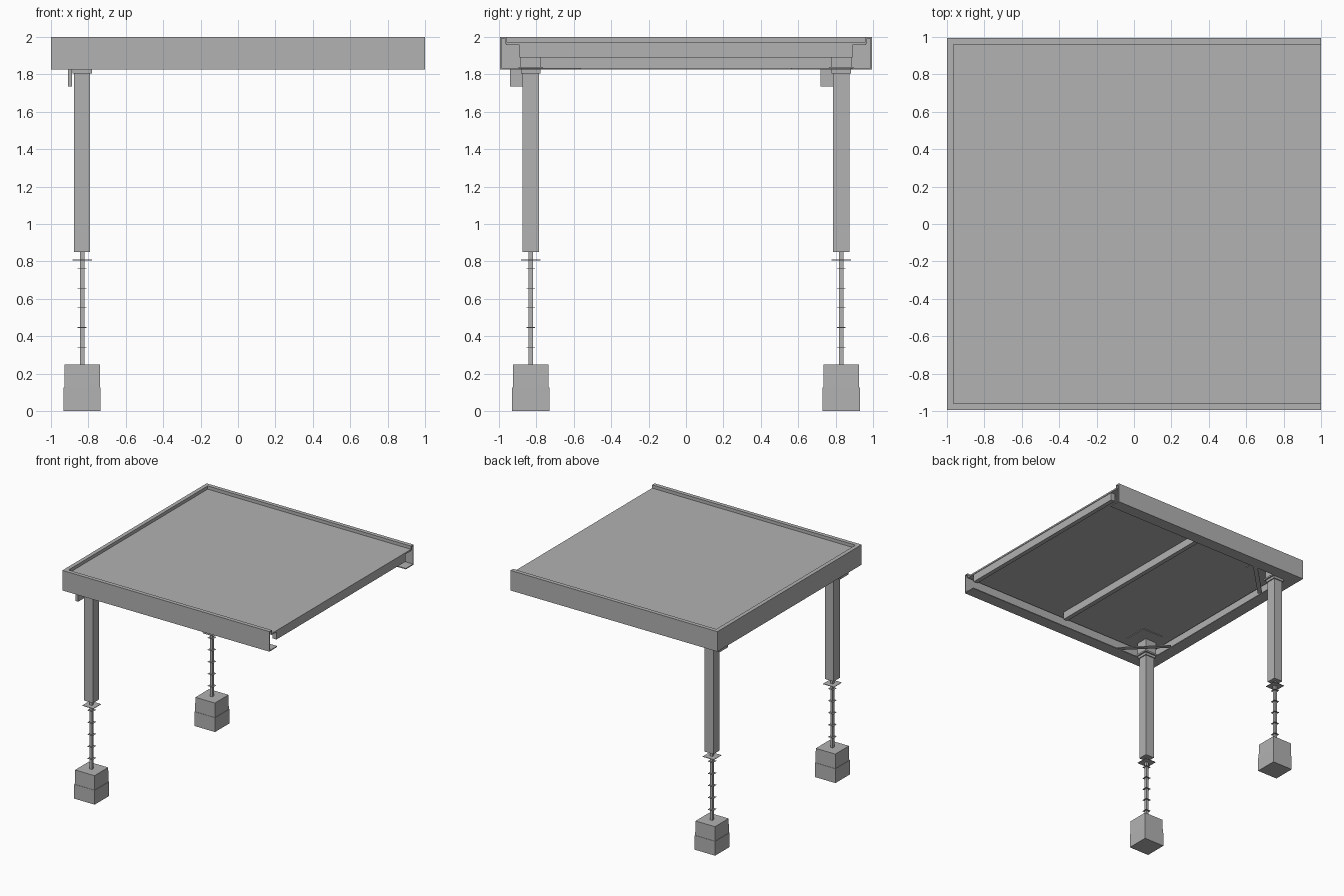
import bpy, bmesh, math
from mathutils import Matrix

if "Cube" in bpy.data.objects:
    bpy.data.objects.remove(bpy.data.objects["Cube"], do_unlink=True)

# Single grey finish
grey = bpy.data.materials.new("plain_grey")
grey.use_nodes = True
tone = (0.445, 0.445, 0.445, 1)
grey.diffuse_color = tone
grey.node_tree.nodes["Principled BSDF"].inputs["Base Color"].default_value = tone


def finish(name, bm):
    bmesh.ops.recalc_face_normals(bm, faces=bm.faces)
    mesh = bpy.data.meshes.new(name)
    bm.to_mesh(mesh)
    bm.free()
    mesh.materials.append(grey)
    obj = bpy.data.objects.new(name, mesh)
    bpy.context.collection.objects.link(obj)
    return obj


def box(name, x, y, z, turn=0, taper=1):
    """Box from (low, high) ranges; taper scales the top face."""
    bm = bmesh.new()
    bmesh.ops.create_cube(bm, size=1)
    for v in bm.verts:
        if v.co.z > 0:
            v.co.x *= taper
            v.co.y *= taper
    size = [r[1] - r[0] for r in (x, y, z)]
    mid = [(r[0] + r[1]) / 2 for r in (x, y, z)]
    bm.transform(Matrix.Translation(mid) @ Matrix.Rotation(turn, 4, 'Z')
                 @ Matrix.Diagonal((*size, 1)))
    return finish(name, bm)


def around(c, half):
    return (c - half, c + half)


# Folded fascia swept round three sides: (inset, height) section
T = 0.008
TOP, BOTTOM, EDGE = 2.0, 1.825, 0.995
section = [(0, BOTTOM), (0, TOP), (0.035, TOP), (0.035, 1.965), (0.035 - T, 1.965),
           (0.035 - T, TOP - T), (T, TOP - T), (T, BOTTOM + T),
           (0.108, BOTTOM + T), (0.108, BOTTOM)]
bm = bmesh.new()
rings = []
for end_x, side in ((1, -1), (-1, -1), (-1, 1), (1, 1)):
    rings.append([bm.verts.new((end_x if end_x > 0 else end_x + d, side * (EDGE - d), z))
                  for d, z in section])
n = len(section)
for a, b in zip(rings, rings[1:]):
    for i in range(n):
        j = (i + 1) % n
        bm.faces.new((a[i], a[j], b[j], b[i]))
bm.faces.new(rings[0])
bm.faces.new(rings[-1])
finish("roof_fascia", bm)

# Roof sheet and cross beams
box("roof_sheet", (-0.965, 1), (-0.962, 0.962), (1.958, 1.972))
box("middle_beam", around(0, 0.02), (-0.89, 0.89), (1.89, 1.96))
box("edge_beam", (0.955, 0.995), (-0.89, 0.89), (1.89, 1.96))

# Two posts with footings
PX = -0.833
for side, label in ((-1, "front"), (1, "back")):
    py = side * 0.83

    def square(part, half, low, high, taper=1):
        box(f"{label}_{part}", around(PX, half), around(py, half), (low, high), taper=taper)

    square("footing_lower", 0.099, 0, 0.125)
    square("footing_upper", 0.096, 0.125, 0.25, 0.98)
    square("anchor_rod", 0.011, 0.25, 0.86)
    for k in range(5):
        z = 0.34 + k * 0.105
        square(f"rod_washer_{k + 1}", 0.024, z, z + 0.003)
    square("base_plate", 0.053, 0.805, 0.809)
    square("post", 0.043, 0.85, 1.81)
    square("collar", 0.052, 1.805, 1.826)
    square("cap_plate", 0.066, 1.826, 1.84)
    square("post_head", 0.055, 1.84, 1.952)
    box(f"{label}_roof_plate", around(-0.765, 0.105), around(side * 0.77, 0.105),
        (1.952, 1.958))
    box(f"{label}_side_bracket", (-0.91, -0.887), around(py - 0.055, 0.055), (1.735, 1.825))
    # Flat strap across the roof corner
    box(f"{label}_corner_strap", around(-0.725, 0.225), around(side * 0.735, 0.018),
        (1.826, 1.834), turn=side * math.pi / 4)
